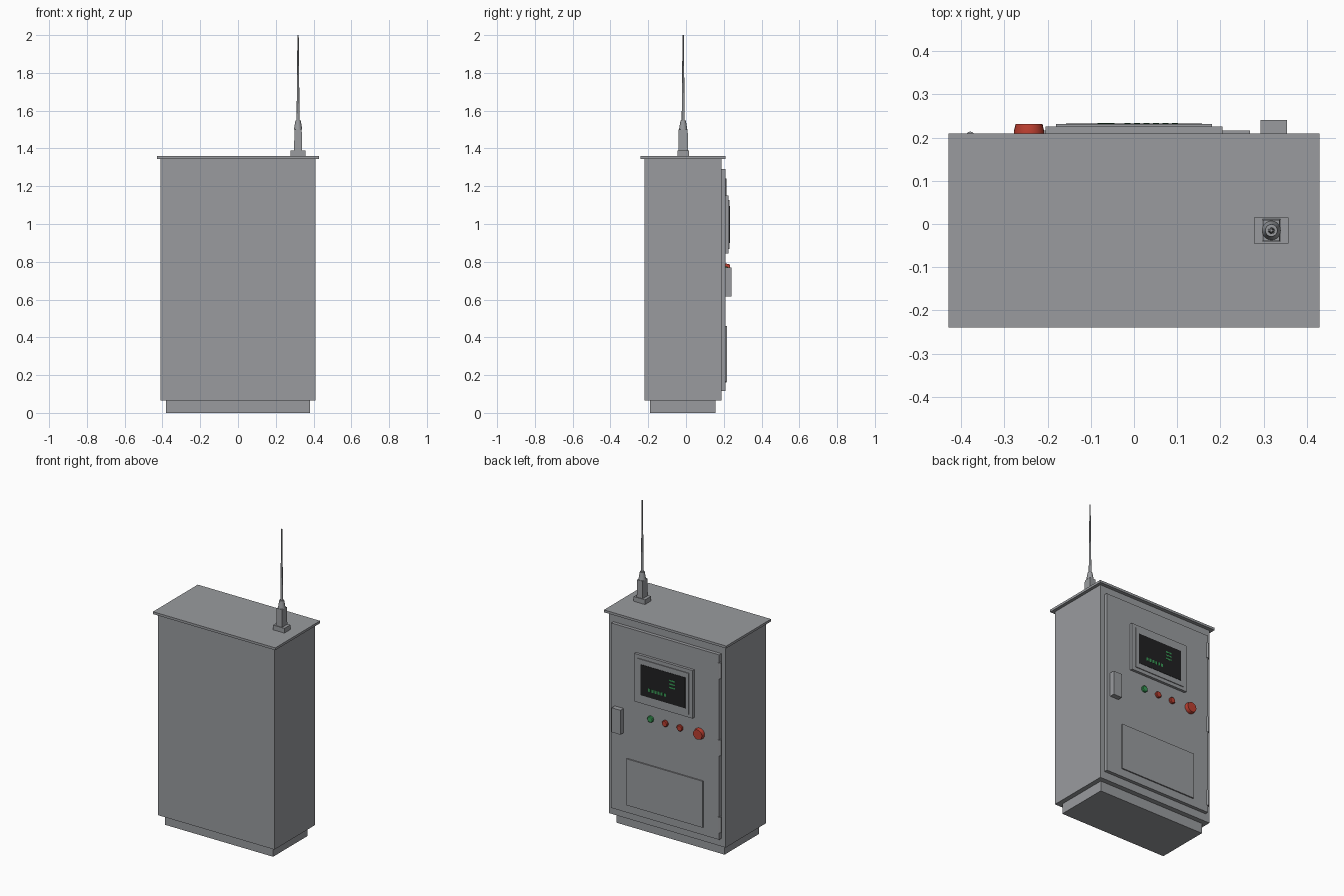
import bpy, bmesh, math
from mathutils import Matrix, Vector

if "Cube" in bpy.data.objects:
    bpy.data.objects.remove(bpy.data.objects["Cube"])


def material(name, rgb):
    m = bpy.data.materials.new(name)
    m.diffuse_color = (*rgb, 1)
    m.use_nodes = True
    m.node_tree.nodes["Principled BSDF"].inputs["Base Color"].default_value = m.diffuse_color
    return m


GREY = material("cabinet grey", (0.32, 0.33, 0.345))
BLACK = material("screen black", (0.015, 0.015, 0.016))
GREEN = material("signal green", (0.04, 0.32, 0.09))
RED = material("signal red", (0.5, 0.05, 0.03))


def finish(name, bm, mat):
    bmesh.ops.recalc_face_normals(bm, faces=bm.faces)
    me = bpy.data.meshes.new(name)
    bm.to_mesh(me)
    bm.free()
    me.materials.append(mat)
    ob = bpy.data.objects.new(name, me)
    bpy.context.collection.objects.link(ob)
    return ob


def box(name, x, y, z, mat=GREY, taper=1.0):
    """Box from (min, max) ranges; taper scales the top face."""
    bm = bmesh.new()
    bmesh.ops.create_cube(bm, size=1)
    for v in bm.verts:
        k = taper if v.co.z > 0 else 1
        v.co = Vector(((x[0] + x[1]) / 2 + v.co.x * (x[1] - x[0]) * k,
                       (y[0] + y[1]) / 2 + v.co.y * (y[1] - y[0]) * k,
                       (z[0] + z[1]) / 2 + v.co.z * (z[1] - z[0])))
    return finish(name, bm, mat)


def turned(name, profile, origin, mat=GREY, facing_back=False, sides=20):
    """Lathe (radius, height) points around z, or around +y."""
    bm = bmesh.new()
    rings = [[bm.verts.new((r * math.cos(2 * math.pi * i / sides),
                            r * math.sin(2 * math.pi * i / sides), h))
              for i in range(sides)] for r, h in profile]
    for a, b in zip(rings, rings[1:]):
        for i in range(sides):
            j = (i + 1) % sides
            bm.faces.new((a[i], a[j], b[j], b[i]))
    bm.faces.new(rings[0])
    bm.faces.new(rings[-1])
    m = Matrix.Translation(origin)
    if facing_back:
        m = m @ Matrix.Rotation(-math.pi / 2, 4, 'X')
    bm.transform(m)
    ob = finish(name, bm, mat)
    bpy.context.view_layer.objects.active = ob
    ob.select_set(True)
    bpy.ops.object.shade_smooth_by_angle(angle=math.radians(30))
    ob.select_set(False)
    return ob


# cabinet shell
box("plinth", (-0.38, 0.38), (-0.19, 0.155), (0, 0.065))
box("cabinet_body", (-0.41, 0.41), (-0.22, 0.187), (0.065, 1.345))
box("roof", (-0.43, 0.43), (-0.24, 0.21), (1.345, 1.36))

# door with hinges, handle and lower cover
DOOR = 0.209
box("door", (-0.38, 0.38), (0.187, DOOR), (0.115, 1.29))
for i, z in enumerate((0.21, 0.70, 1.19)):
    turned(f"hinge_{i + 1}", [(0.011, -0.05), (0.011, 0.05)],
           (-0.379, 0.203, z), sides=12)
box("door_handle", (0.293, 0.354), (DOOR, 0.241), (0.615, 0.77))
box("lower_cover", (-0.268, 0.268), (DOOR, 0.217), (0.165, 0.46))

# display
box("display_bezel", (-0.205, 0.205), (DOOR, 0.226), (0.845, 1.15))
box("display_frame", (-0.18, 0.18), (0.226, 0.231), (0.867, 1.127))
box("screen", (-0.157, 0.157), (0.231, 0.233), (0.9, 1.095), BLACK)
for i in range(6):                      # lit bars
    x = 0.095 - i * 0.022
    box(f"status_bar_{i + 1}", (x - 0.007, x + 0.007), (0.233, 0.2342),
        (0.937, 0.957), GREEN)
for i in range(3):
    z = 1.0 + i * 0.022
    box(f"side_bar_{i + 1}", (-0.085, -0.045), (0.233, 0.2342),
        (z, z + 0.009), GREEN)

# push buttons and emergency stop
for name, x, mat in (("start_button", 0.1, GREEN), ("stop_button", -0.003, RED),
                     ("reset_button", -0.107, RED)):
    turned(name, [(0.02, 0), (0.02, 0.009), (0.016, 0.013)],
           (x, DOOR, 0.755), mat, True)
turned("emergency_stop", [(0.035, 0), (0.035, 0.006), (0.031, 0.023)],
       (-0.243, DOOR, 0.755), RED, True, 24)

# antenna
AX, AY = 0.318, -0.015
box("antenna_foot", (AX - 0.04, AX + 0.04), (AY - 0.03, AY + 0.03), (1.36, 1.39))
box("antenna_block", (AX - 0.021, AX + 0.021), (AY - 0.026, AY + 0.026),
    (1.39, 1.5), taper=0.92)
turned("antenna_collar", [(0.022, 1.5), (0.014, 1.548)], (AX, AY, 0))
turned("antenna_whip", [(0.008, 1.548), (0.0035, 2.0)], (AX, AY, 0), sides=12)
